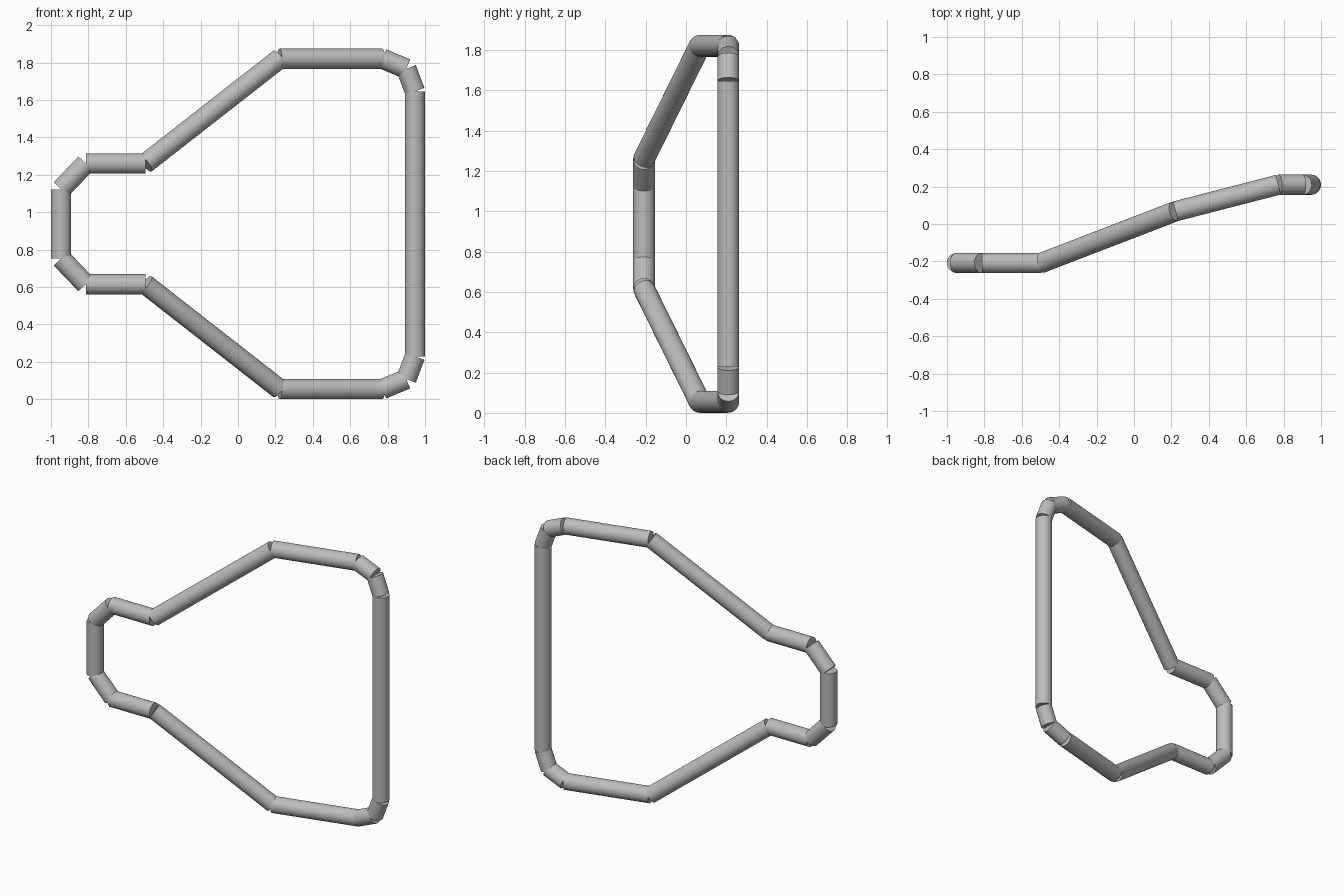
import bpy
from mathutils import Vector

cube = bpy.data.objects.get("Cube")
if cube:
    bpy.data.objects.remove(cube, do_unlink=True)

RADIUS = 0.054
MID_Z = 0.9375

metal = bpy.data.materials.new("grey_metal")
metal.use_nodes = True
colour = (0.5, 0.5, 0.5, 1)
metal.diffuse_color = colour
metal.node_tree.nodes["Principled BSDF"].inputs["Base Color"].default_value = colour


def tube(name, start, end):
    """Straight capped tube between two points."""
    a, b = Vector(start), Vector(end)
    bpy.ops.mesh.primitive_cylinder_add(
        vertices=32, radius=RADIUS, depth=(b - a).length, location=(a + b) / 2)
    obj = bpy.context.object
    obj.name = name
    obj.rotation_euler = (b - a).to_track_quat("Z", "Y").to_euler()
    obj.data.materials.append(metal)
    bpy.ops.object.shade_smooth_by_angle()


# Path of the upper half of the frame: x, y, height above the middle
path = [
    (-0.946, -0.208, 0.185),
    (-0.814, -0.208, 0.323),
    (-0.495, -0.208, 0.323),
    (0.222, 0.068, 0.883),
    (0.772, 0.21, 0.883),
    (0.9, 0.21, 0.83),
    (0.946, 0.21, 0.708),
]
names = ["narrow_corner", "narrow_rail", "sloping_rail", "wide_rail",
         "wide_corner_inner", "wide_corner_outer"]

# Upper and lower halves mirror each other
for side, sign in (("upper", 1), ("lower", -1)):
    points = [(x, y, MID_Z + sign * h) for x, y, h in path]
    for name, start, end in zip(names, points, points[1:]):
        tube(f"{side}_{name}", start, end)

# Upright bars closing the two ends
for name, (x, y, h) in (("short_upright", path[0]), ("long_upright", path[-1])):
    tube(name, (x, y, MID_Z - h), (x, y, MID_Z + h))
